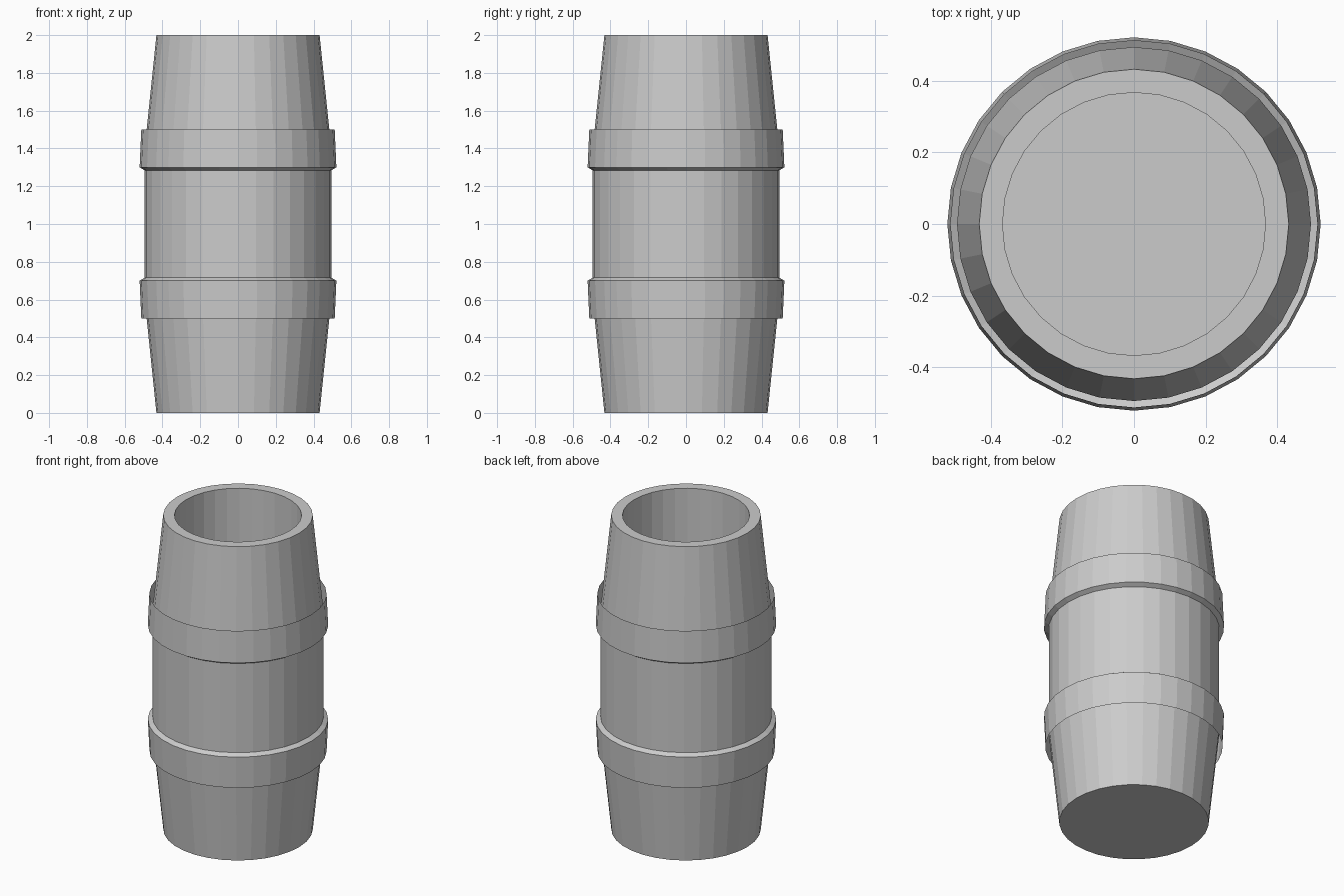
import bpy, bmesh
from math import cos, sin, pi

if "Cube" in bpy.data.objects:
    bpy.data.objects.remove(bpy.data.objects["Cube"])

SIDES = 32


def lathe(name, profile, close_start=False, close_end=False):
    """Revolve (radius, z) points around z as flat facets."""
    bm = bmesh.new()
    rings = [[bm.verts.new((r * cos(2 * pi * i / SIDES), r * sin(2 * pi * i / SIDES), z))
              for i in range(SIDES)] for r, z in profile]
    for a, b in zip(rings, rings[1:]):
        for i in range(SIDES):
            j = (i + 1) % SIDES
            bm.faces.new((a[i], a[j], b[j], b[i]))
    if close_start:
        bm.faces.new(rings[0][::-1])
    if close_end:
        bm.faces.new(rings[-1])
    mesh = bpy.data.meshes.new(name)
    bm.to_mesh(mesh)
    bm.free()
    obj = bpy.data.objects.new(name, mesh)
    bpy.context.collection.objects.link(obj)
    return obj


# Barrel: tapered ends, straight middle, flat rim and hollow inside
lathe("barrel_body",
      [(0.432, 0), (0.494, 0.6), (0.494, 1.4), (0.432, 2.0), (0.367, 2.0), (0.367, 0.1)],
      close_start=True, close_end=True)

# Hoops: thin flared bands, closed onto the body only on the side facing the middle
hoop = [(0.512, 0.5), (0.521, 0.7), (0.494, 0.716)]
lathe("lower_hoop", hoop)
lathe("upper_hoop", [(r, 2 - z) for r, z in reversed(hoop)])
